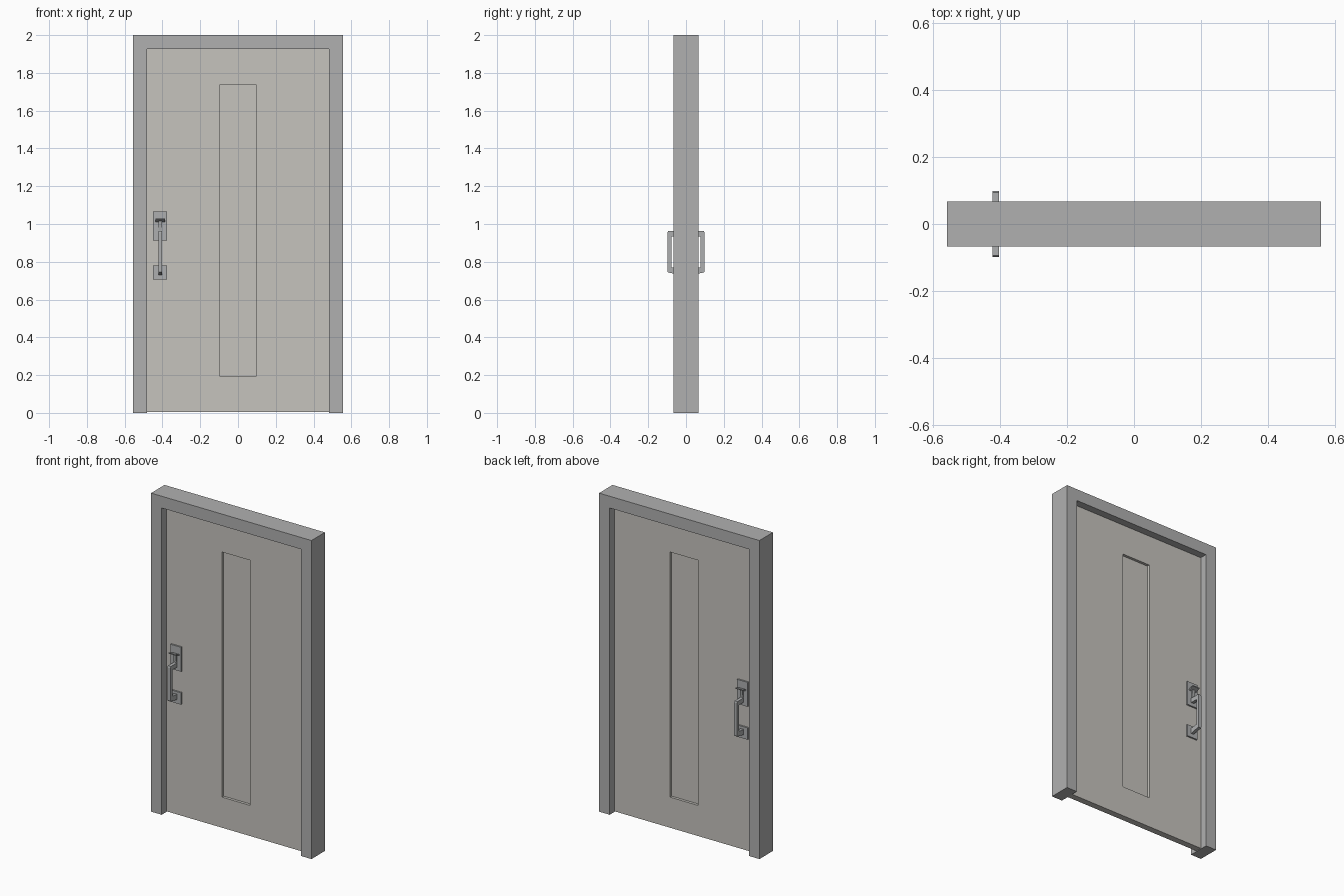
import bpy, bmesh, math
from mathutils import Matrix, Vector

if "Cube" in bpy.data.objects:
    bpy.data.objects.remove(bpy.data.objects["Cube"])


def material(name, rgb):
    m = bpy.data.materials.new(name)
    m.diffuse_color = (*rgb, 1)
    m.use_nodes = True
    m.node_tree.nodes["Principled BSDF"].inputs["Base Color"].default_value = m.diffuse_color
    return m


FRAME = material("frame grey", (0.434, 0.434, 0.434))
DOOR = material("warm door grey", (0.565, 0.552, 0.515))
METAL = material("handle metal", (0.42, 0.43, 0.435))


def finish(name, bm, mat):
    bmesh.ops.recalc_face_normals(bm, faces=bm.faces)
    me = bpy.data.meshes.new(name)
    bm.to_mesh(me)
    bm.free()
    me.materials.append(mat)
    ob = bpy.data.objects.new(name, me)
    bpy.context.collection.objects.link(ob)
    return ob


def prism(name, pts, axis, a, b, mat):
    """Extrude a 2D outline from a to b; axis 'y' takes (x, z), axis 'x' takes (y, z)."""
    bm = bmesh.new()
    put = (lambda u, v, w: (u, w, v)) if axis == "y" else (lambda u, v, w: (w, u, v))
    face = bm.faces.new([bm.verts.new(put(u, v, a)) for u, v in pts])
    ext = bmesh.ops.extrude_face_region(bm, geom=[face])["geom"]
    shift = Vector(put(0, 0, b - a))
    bmesh.ops.translate(bm, vec=shift, verts=[v for v in ext if isinstance(v, bmesh.types.BMVert)])
    return finish(name, bm, mat)


def box(name, lo, hi, mat):
    return prism(name, [(lo[0], lo[2]), (hi[0], lo[2]), (hi[0], hi[2]), (lo[0], hi[2])],
                 "y", lo[1], hi[1], mat)


# Frame: an upside-down U with no threshold
W, OW, OT, D = 0.557, 0.483, 1.926, 0.067
prism("door_frame", [(-W, 0), (-W, 2), (W, 2), (W, 0), (OW, 0), (OW, OT), (-OW, OT), (-OW, 0)],
      "y", -D, D, FRAME)

# Door leaf with a tall recessed panel on both sides
DY, PY = 0.02, 0.003
bm = bmesh.new()
bmesh.ops.create_cube(bm, size=1, matrix=Matrix.Translation((0, 0, (OT + 0.004) / 2))
                      @ Matrix.Diagonal((2 * OW, 2 * DY, OT - 0.004, 1)))
for s in (-1, 1):
    bm.faces.ensure_lookup_table()
    face = next(f for f in bm.faces if f.calc_center_median().y * s > DY * 0.9)
    for recess in (False, True):
        bmesh.ops.inset_individual(bm, faces=[face], thickness=0.01)
        for v in face.verts:
            v.co = (math.copysign(0.098, v.co.x), s * (PY if recess else DY),
                    1.735 if v.co.z > 1 else 0.196)
finish("door_leaf", bm, DOOR)

# Handle set, mirrored to the other side of the door
HX = -0.412
parts = [
    box("upper_plate", (HX - 0.037, -0.03, 0.913), (HX + 0.037, -DY, 1.066), METAL),
    box("lower_plate", (HX - 0.037, -0.03, 0.706), (HX + 0.037, -DY, 0.78), METAL),
    # pull bar with its two arms
    prism("pull_handle", [(-0.028, 0.962), (-0.094, 0.962), (-0.098, 0.956), (-0.098, 0.749),
                          (-0.094, 0.743), (-0.028, 0.73), (-0.028, 0.764), (-0.078, 0.77),
                          (-0.078, 0.934), (-0.028, 0.934)],
          "x", HX - 0.01, HX + 0.01, METAL),
    # thumb latch: tilted pad on a short stem
    prism("thumb_pad", [(-0.028, 1.01), (-0.064, 1.023), (-0.064, 1.029), (-0.028, 1.018)],
          "x", HX - 0.025, HX + 0.025, METAL),
    prism("thumb_stem", [(-0.028, 0.965), (-0.036, 0.965), (-0.042, 1.015), (-0.028, 1.01)],
          "x", HX - 0.009, HX + 0.009, METAL),
]
pivot = bpy.data.objects["door_leaf"]
for p in parts:
    m = p.modifiers.new("other side", "MIRROR")
    m.use_axis = (False, True, False)
    m.mirror_object = pivot
